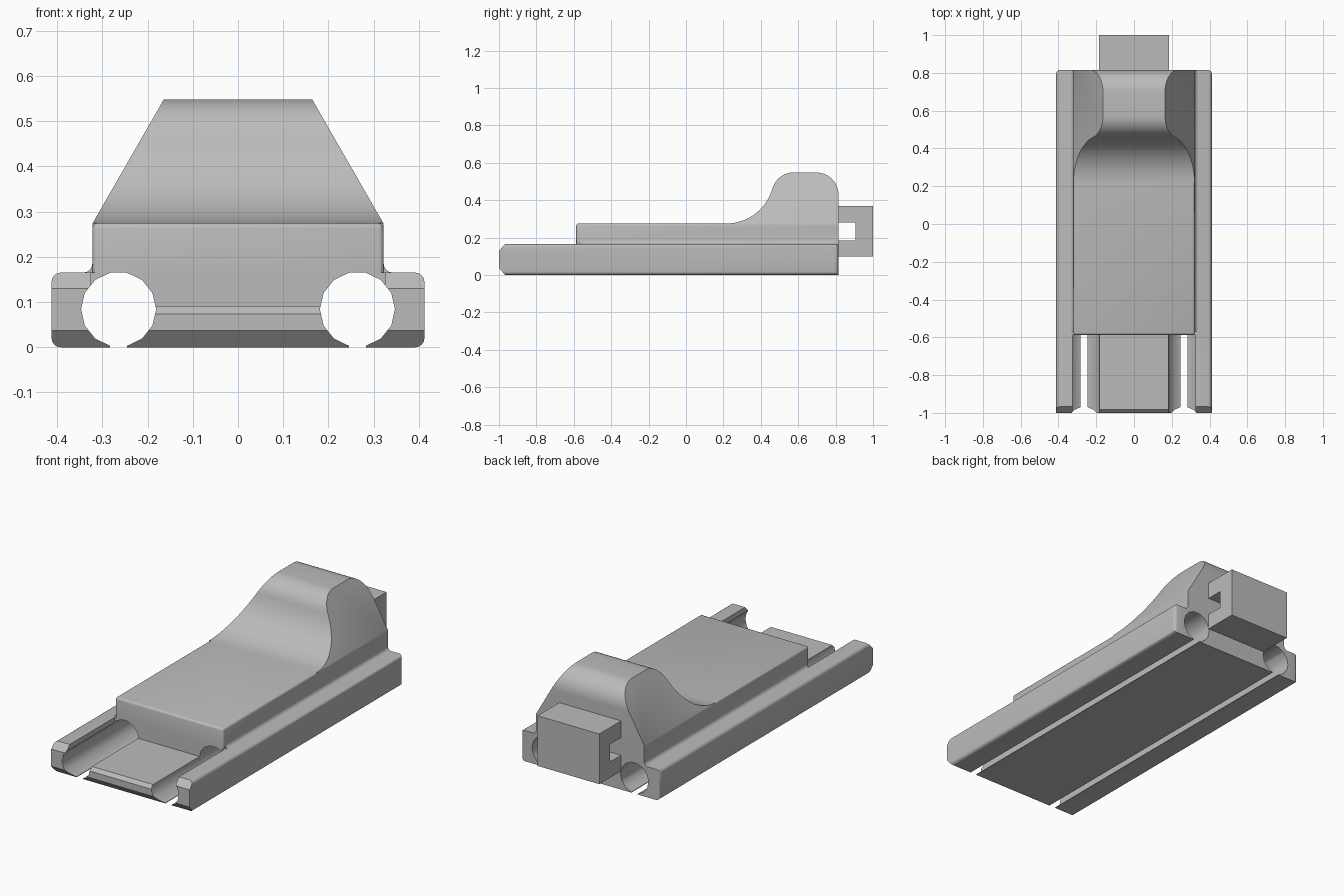
import bpy, bmesh, math
from mathutils import Vector

cube = bpy.data.objects.get("Cube")
if cube:
    bpy.data.objects.remove(cube, do_unlink=True)

grey = bpy.data.materials.new("plain grey")
grey.use_nodes = True
GREY = (0.5, 0.5, 0.5, 1)
grey.diffuse_color = GREY
grey.node_tree.nodes["Principled BSDF"].inputs["Base Color"].default_value = GREY


def prism(name, outline, axis, lo, hi):
    """Extrude a 2D outline along x (outline in y,z) or along y (outline in x,z)."""
    def place(p, t):
        return (t, p[0], p[1]) if axis == "x" else (p[0], t, p[1])
    bm = bmesh.new()
    near = [bm.verts.new(place(p, lo)) for p in outline]
    far = [bm.verts.new(place(p, hi)) for p in outline]
    bm.faces.new(near)
    bm.faces.new(far[::-1])
    n = len(outline)
    for i in range(n):
        j = (i + 1) % n
        bm.faces.new((near[j], near[i], far[i], far[j]))
    bmesh.ops.recalc_face_normals(bm, faces=bm.faces)
    mesh = bpy.data.meshes.new(name)
    bm.to_mesh(mesh)
    bm.free()
    mesh.materials.append(grey)
    obj = bpy.data.objects.new(name, mesh)
    bpy.context.collection.objects.link(obj)
    return obj


def rect(a0, a1, b0, b1):
    return [(a0, b0), (a1, b0), (a1, b1), (a0, b1)]


def arc(cx, cz, r, start, end, steps):
    angles = [math.radians(start + (end - start) * i / steps) for i in range(steps + 1)]
    return [(cx + r * math.cos(a), cz + r * math.sin(a)) for a in angles]


def round_edges(obj, width, segments, rule):
    """Bevel the edges whose midpoint and direction satisfy the rule."""
    bm = bmesh.new()
    bm.from_mesh(obj.data)
    picked = [e for e in bm.edges
              if rule((e.verts[0].co + e.verts[1].co) / 2,
                      (e.verts[1].co - e.verts[0].co).normalized())]
    bmesh.ops.bevel(bm, geom=picked, offset=width, segments=segments,
                    profile=0.5, affect="EDGES")
    bm.to_mesh(obj.data)
    bm.free()


def combine(target, tool, operation):
    mod = target.modifiers.new("join", "BOOLEAN")
    mod.object, mod.operation, mod.solver = tool, operation, "EXACT"
    bpy.context.view_layer.objects.active = target
    bpy.ops.object.modifier_apply(modifier=mod.name)
    bpy.data.objects.remove(tool, do_unlink=True)


HALF, BODY, BACK, STEP = 0.412, 0.322, 0.815, -0.587
RAIL_TOP, BODY_TOP = 0.165, 0.275

# Base slab with chamfered front and rounded long edges
base = prism("sliding_base", [(-1, 0.037), (-0.967, 0), (BACK, 0), (BACK, RAIL_TOP),
                              (-0.967, RAIL_TOP), (-1, 0.13)], "x", -HALF, HALF)
round_edges(base, 0.02, 4, lambda m, d: abs(m.x) > 0.4
            and (abs(d.y) > 0.99 or (abs(d.z) > 0.99 and m.y > 0)))

# Raised body with softened top and front edges
body = prism("raised_body", rect(STEP, BACK, 0.05, BODY_TOP), "x", -BODY, BODY)
round_edges(body, 0.012, 3, lambda m, d: (m.z > 0.27 and m.y < 0.8)
            or (m.y < -0.5 and abs(d.z) > 0.99))

# Rear hump: side profile trimmed to sloping flanks
profile = ([(BACK, 0.24), (0.215, 0.24)] + arc(0.215, 0.531, 0.256, -90, -15.7, 14)
           + arc(0.575, 0.43, 0.118, 164.3, 90, 10) + arc(0.697, 0.43, 0.118, 90, 0, 12))
hump = prism("rear_hump", profile, "x", -0.5, 0.5)
flanks = prism("hump_flanks", [(-BODY, 0.2), (BODY, 0.2), (BODY, 0.273), (0.164, 0.548),
                               (0.15, 0.572), (-0.15, 0.572), (-0.164, 0.548),
                               (-BODY, 0.273)], "y", 0, 1)
combine(hump, flanks, "INTERSECT")

combine(base, body, "UNION")
combine(base, hump, "UNION")

# Concave fillets where the body meets the base
for side in (-1, 1):
    curve = arc(BODY + 0.02, RAIL_TOP + 0.02, 0.02, 180, 270, 4)
    outline = [(side * x, z) for x, z in
               curve + [(BODY + 0.02, 0.155), (BODY - 0.01, 0.155), (BODY - 0.01, 0.185)]]
    combine(base, prism("fillet", outline, "y", -0.57, BACK), "UNION")

# Cut the front down to a thin tongue between the rails
step_cut = prism("tongue_cut", [(-1.1, 0.073), (-1, 0.073), (-0.983, 0.091), (STEP, 0.091),
                                (STEP, 0.4), (-1.1, 0.4)], "x", -0.325, 0.325)
combine(base, step_cut, "DIFFERENCE")

# Round channels along the full length, open at the bottom
for side in (-1, 1):
    ring = arc(side * 0.264, 0.084, 0.083, 0, 360, 14)[:-1]
    combine(base, prism("channel", ring, "y", -1.2, 1.2), "DIFFERENCE")
    slot = rect(side * 0.264 - 0.019, side * 0.264 + 0.019, -0.1, 0.03)
    combine(base, prism("slot", slot, "y", -1.2, 1.2), "DIFFERENCE")

# Rear hook block with a cross slot
hook = prism("rear_hook", [(BACK, 0.1), (1, 0.1), (1, 0.37), (BACK, 0.37), (BACK, 0.28),
                           (0.907, 0.28), (0.907, 0.185), (BACK, 0.185)], "x", -0.184, 0.184)

for obj in (base, hook):
    bpy.ops.object.select_all(action="DESELECT")
    obj.select_set(True)
    bpy.context.view_layer.objects.active = obj
    bpy.ops.object.shade_smooth_by_angle(angle=math.radians(30))
